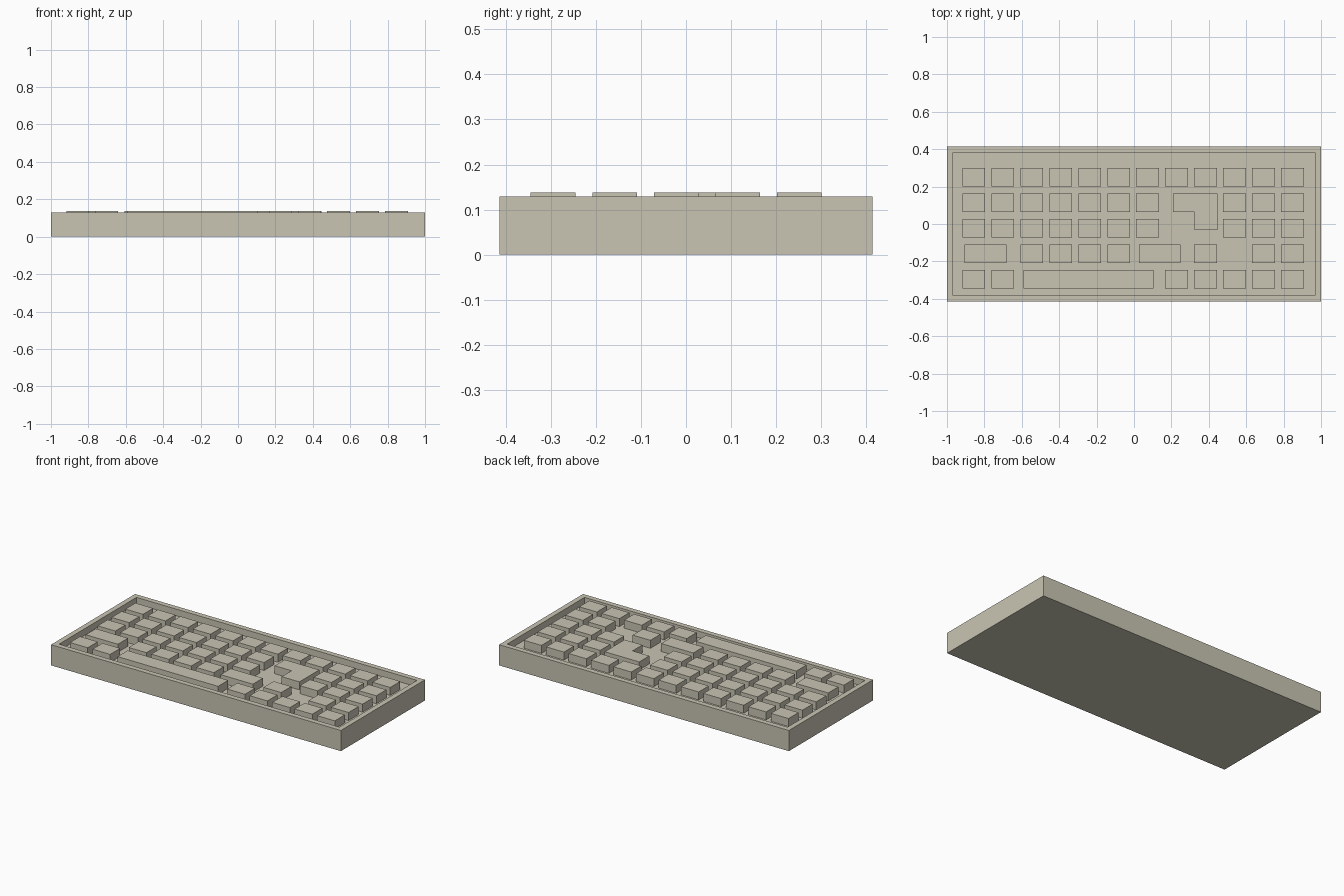
import bpy
import bmesh

if "Cube" in bpy.data.objects:
    bpy.data.objects.remove(bpy.data.objects["Cube"], do_unlink=True)

# One warm grey plastic for everything
COLOUR = (0.584, 0.558, 0.456, 1.0)
plastic = bpy.data.materials.new("warm_grey_plastic")
plastic.use_nodes = True
plastic.diffuse_color = COLOUR
bsdf = plastic.node_tree.nodes["Principled BSDF"]
bsdf.inputs["Base Color"].default_value = COLOUR
bsdf.inputs["Roughness"].default_value = 0.8

CASE_X, CASE_Y, CASE_TOP = 1.0, 0.414, 0.129
RIM, FLOOR, KEY_TOP = 0.046, 0.088, 0.138
KEY_W, KEY_D = 0.122, 0.099
FIRST_X, PITCH_X = -0.857, 0.155
FIRST_Y, PITCH_Y = 0.251, 0.1365


def add_prism(name, outline, bottom, top, recess=None):
    """Extrude a flat outline upwards; optionally sink a tray into its top."""
    bm = bmesh.new()
    base = bm.faces.new([bm.verts.new((x, y, bottom)) for x, y in outline])
    result = bmesh.ops.extrude_face_region(bm, geom=[base], use_keep_orig=True)
    raised = [v for v in result["geom"] if isinstance(v, bmesh.types.BMVert)]
    bmesh.ops.translate(bm, verts=raised, vec=(0, 0, top - bottom))
    bmesh.ops.recalc_face_normals(bm, faces=bm.faces)
    if recess:
        rim, floor = recess
        lid = max(bm.faces, key=lambda f: f.calc_center_median().z)
        bmesh.ops.inset_region(bm, faces=[lid], thickness=rim)
        tray = bmesh.ops.extrude_discrete_faces(bm, faces=[lid])["faces"][0]
        bmesh.ops.translate(bm, verts=tray.verts, vec=(0, 0, floor - top))
    mesh = bpy.data.meshes.new(name)
    bm.to_mesh(mesh)
    bm.free()
    mesh.materials.append(plastic)
    obj = bpy.data.objects.new(name, mesh)
    bpy.context.collection.objects.link(obj)
    return obj


def rectangle(x0, x1, y0, y1):
    return [(x0, y0), (x1, y0), (x1, y1), (x0, y1)]


def row_y(row):
    return FIRST_Y - row * PITCH_Y


def add_key(name, x0, x1, row):
    y = row_y(row)
    add_prism(name, rectangle(x0, x1, y - KEY_D / 2, y + KEY_D / 2), FLOOR, KEY_TOP)


# Case with a sunken key tray
add_prism("case", rectangle(-CASE_X, CASE_X, -CASE_Y, CASE_Y), 0, CASE_TOP,
          recess=(RIM, FLOOR))

# Standard keys, by row and column
rows = [
    range(12),
    [*range(7), 9, 10, 11],
    [*range(7), 9, 10, 11],
    [2, 3, 4, 5, 8, 10, 11],
    [0, 1, 7, 8, 9, 10, 11],
]
for row, columns in enumerate(rows):
    for column in columns:
        x = FIRST_X + column * PITCH_X
        add_key(f"key_row{row + 1}_{column + 1}", x - KEY_W / 2, x + KEY_W / 2, row)

# Wide keys
add_key("right_shift_key", -0.905, -0.683, 3)
add_key("left_shift_key", 0.026, 0.248, 3)
add_key("space_bar", -0.59, 0.104, 4)

# L-shaped enter key
top = row_y(1) + KEY_D / 2
step = row_y(1) - KEY_D / 2
add_prism("enter_key", [(0.208, step), (0.324, step), (0.324, -0.032),
                        (0.446, -0.032), (0.446, top), (0.208, top)],
          FLOOR, KEY_TOP)
